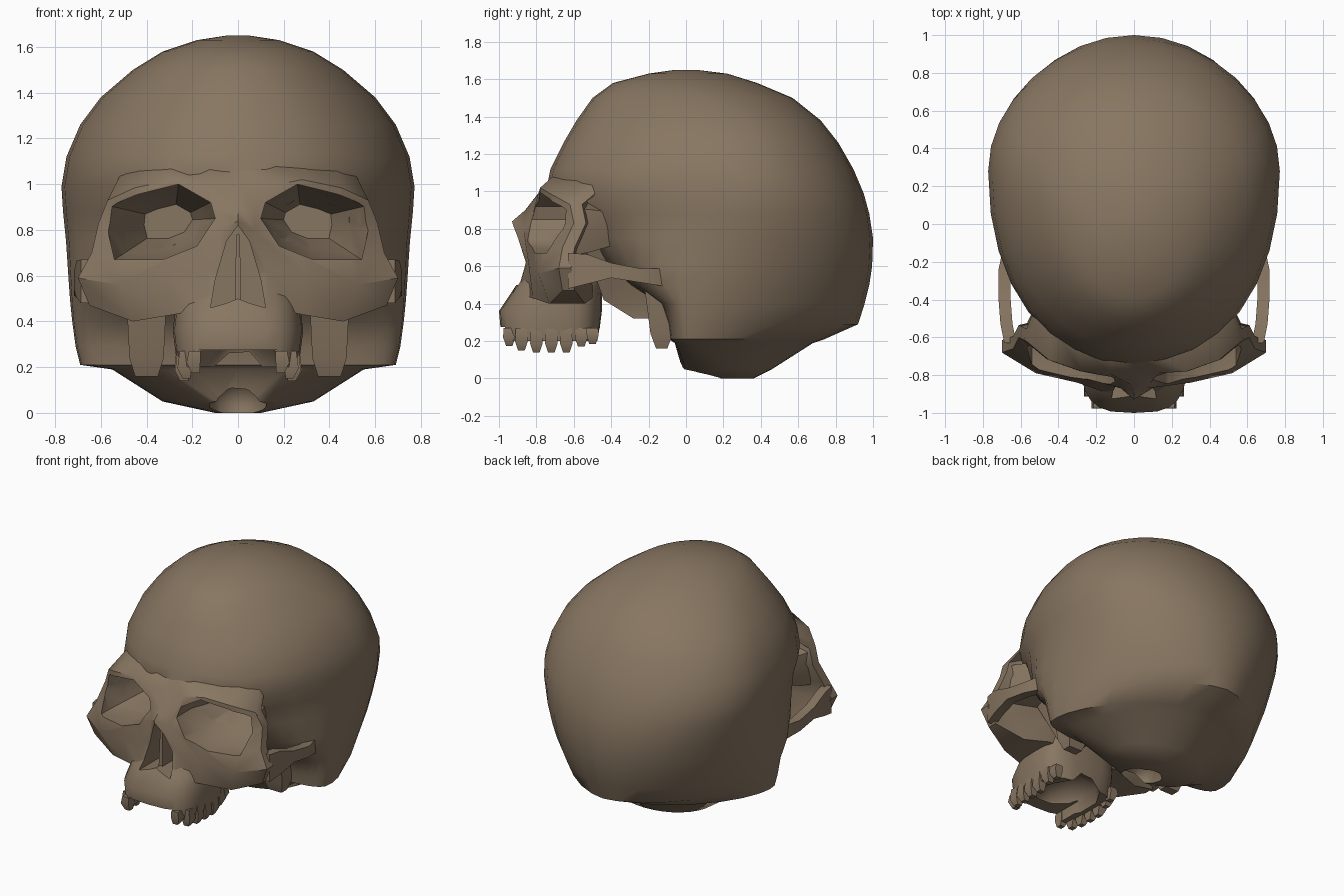
import bpy, bmesh, math
from mathutils import Matrix

if "Cube" in bpy.data.objects:
    bpy.data.objects.remove(bpy.data.objects["Cube"])

bone = bpy.data.materials.new("aged_bone_brown")
bone.diffuse_color = (0.245, 0.18, 0.12, 1)
bone.use_nodes = True
bone.node_tree.nodes["Principled BSDF"].inputs["Base Color"].default_value = bone.diffuse_color


def skin(bm, rings):
    """Skin a stack of closed rings and cap both ends."""
    vs = [[bm.verts.new(p) for p in r] for r in rings]
    n = len(vs[0])
    for a, b in zip(vs, vs[1:]):
        for i in range(n):
            j = (i + 1) % n
            bm.faces.new((a[i], a[j], b[j], b[i]))
    bm.faces.new(vs[0])
    bm.faces.new(vs[-1])


def make(name, bm):
    bmesh.ops.recalc_face_normals(bm, faces=bm.faces[:])
    me = bpy.data.meshes.new(name)
    bm.to_mesh(me)
    bm.free()
    me.materials.append(bone)
    ob = bpy.data.objects.new(name, me)
    bpy.context.collection.objects.link(ob)
    return ob


def from_rings(name, *stacks):
    bm = bmesh.new()
    for s in stacks:
        skin(bm, s)
    return make(name, bm)


def activate(ob):
    bpy.ops.object.select_all(action='DESELECT')
    ob.select_set(True)
    bpy.context.view_layer.objects.active = ob


def cut(cutter, *targets):
    """Subtract a cutter from the targets, then throw it away."""
    for ob in targets:
        m = ob.modifiers.new("cut", 'BOOLEAN')
        m.operation = 'DIFFERENCE'
        m.solver = 'EXACT'
        m.object = cutter
        activate(ob)
        bpy.ops.object.modifier_apply(modifier=m.name)
    bpy.data.objects.remove(cutter)


def power(v, e):
    return math.copysign(abs(v) ** e, v)


def egg(z, yf, yb, w, ym, n=2.0, nb=2.0, count=32):
    """Horizontal egg section; n and nb set front and back boxiness."""
    ring = []
    for i in range(count):
        t = 2 * math.pi * i / count
        c, s = math.cos(t), math.sin(t)
        e, reach = (2 / n, ym - yf) if c > 0 else (2 / nb, yb - ym)
        ring.append((w * power(s, e), ym - reach * power(c, e), z))
    return ring


def rect(x, y, z, sx, sy):
    return [(x + a * sx / 2, y + b * sy / 2, z)
            for a, b in ((-1, -1), (1, -1), (1, 1), (-1, 1))]


def ellipsoid(name, loc, radii):
    bm = bmesh.new()
    bmesh.ops.create_icosphere(bm, subdivisions=2, radius=1.0,
                               matrix=Matrix.Translation(loc) @ Matrix.Diagonal((*radii, 1)))
    return make(name, bm)


# Braincase: z, front y, back y, half width, y of widest point, boxiness
cranium = from_rings("cranium", [egg(*s) for s in (
    (0.0, 0.16, 0.36, 0.10, 0.27),
    (0.05, -0.02, 0.46, 0.33, 0.20),
    (0.19, -0.06, 0.68, 0.55, 0.08, 3.5, 1.8),
    (0.21, -0.09, 0.74, 0.69, 0.06, 4, 1.6),
    (0.29, -0.10, 0.92, 0.71, 0.06, 4, 1.65),
    (0.40, -0.14, 0.955, 0.725, 0.08, 4, 1.75),
    (0.50, -0.30, 0.98, 0.735, 0.11, 3.3, 1.85),
    (0.60, -0.43, 0.995, 0.742, 0.16, 2.8, 1.9),
    (0.75, -0.57, 1.0, 0.752, 0.22, 2.3),
    (0.88, -0.68, 0.98, 0.765, 0.27, 2.1),
    (0.99, -0.75, 0.95, 0.772, 0.28, 2.15),
    (1.12, -0.725, 0.895, 0.75, 0.25, 2.15),
    (1.26, -0.655, 0.815, 0.69, 0.22, 2.1),
    (1.38, -0.585, 0.72, 0.60, 0.18),
    (1.50, -0.50, 0.57, 0.46, 0.10),
    (1.58, -0.39, 0.38, 0.33, 0.03),
    (1.63, -0.20, 0.22, 0.18, 0.0),
    (1.65, -0.06, 0.06, 0.05, 0.0))])

# Face mask: rows from brow to cheek, columns from midline to side
rows = (
    ((0, -.70, 1.10), (.12, -.69, 1.10), (.30, -.62, 1.09), (.43, -.54, 1.08), (.50, -.46, 1.07)),
    ((0, -.78, 1.00), (.13, -.79, .99), (.28, -.78, 1.02), (.45, -.72, .985), (.57, -.62, .93)),
    ((0, -.86, .90), (.08, -.82, .88), (.30, -.78, .85), (.50, -.70, .83), (.61, -.60, .83)),
    ((0, -.93, .84), (.07, -.87, .80), (.25, -.82, .71), (.50, -.77, .68), (.64, -.66, .70)),
    ((0, -.87, .62), (.13, -.85, .62), (.30, -.84, .60), (.52, -.79, .56), (.70, -.68, .59)),
    ((0, -.91, .46), (.13, -.90, .46), (.28, -.82, .43), (.46, -.73, .40), (.65, -.66, .47)))
depth = (.35, .35, .32, .19, .065)
bm = bmesh.new()
grids = []
for back in (0, 1):
    grid = []
    for r in rows:
        line = []
        for c in range(-4, 5):
            x, y, z = r[abs(c)]
            line.append(bm.verts.new((x if c >= 0 else -x, y + back * depth[abs(c)], z)))
        grid.append(line)
    grids.append(grid)
    for i in range(len(rows) - 1):
        for j in range(8):
            bm.faces.new((grid[i][j], grid[i][j + 1], grid[i + 1][j + 1], grid[i + 1][j]))


def border(g):
    return (g[0] + [r[-1] for r in g[1:]] + g[-1][-2::-1]
            + [r[0] for r in g[-2:0:-1]])


f, b = border(grids[0]), border(grids[1])
for i in range(len(f)):
    j = (i + 1) % len(f)
    bm.faces.new((f[i], f[j], b[j], b[i]))
face = make("face_bones", bm)

# Upper jaw
maxilla = from_rings("upper_jaw", [egg(*s, 3, 24) for s in (
    (0.20, -0.985, -0.47, 0.265, -0.66, 3.4),
    (0.36, -1.00, -0.45, 0.285, -0.66, 3.2),
    (0.48, -0.92, -0.45, 0.27, -0.62, 3),
    (0.60, -0.84, -0.42, 0.24, -0.58, 2.6))])

# Eye sockets: closed cups behind the face, hollowed by tapering cutters
orbit = ((.10, .85), (.12, .92), (.26, 1.0), (.44, .955), (.56, .905),
         (.57, .80), (.54, .67), (.33, .67), (.18, .73))


def cone(side, stations):
    return [[(side * (.28 + (x - .28) * k), y, .84 + (z - .84) * k) for x, z in orbit]
            for y, k in stations]


cups = from_rings("eye_sockets", *[cone(s, ((-.61, 1.07), (-.52, .98), (-.30, .6)))
                                   for s in (-1, 1)])
for side in (-1, 1):
    cut(from_rings("orbit_cutter", cone(side, ((-1.2, 1), (-.66, 1), (-.36, .45)))),
        face, cranium, cups)

# Nasal opening with its septum
pear = ((0, .82), (.05, .75), (.10, .58), (.12, .46), (.05, .48),
        (0, .50), (-.05, .48), (-.12, .46), (-.10, .58), (-.05, .75))
cut(from_rings("nose_cutter", [[(x, y, z) for x, z in pear] for y in (-1.2, -.64)]),
    face, maxilla)
septum = from_rings("nasal_septum", [rect(0, -.73, .46, .03, .26), rect(0, -.74, .78, .015, .22)])

# Missing front teeth, hollow palate and the opening under the braincase
cut(from_rings("gap_cutter", [rect(0, -.95, .1, .34, .4), rect(0, -.95, .275, .34, .4)]), maxilla)
cut(ellipsoid("palate_cutter", (0, -.68, .20), (.20, .25, .17)), maxilla)
cut(ellipsoid("opening_cutter", (0, .08, .04), (.13, .15, .12)), cranium)

# Teeth: x, y, tip height
teeth = from_rings("teeth", *[
    [rect(s * (x - .01), y, tip, .035, .035), rect(s * x, y, tip + .045, .06, .066),
     rect(s * (x - .005), y, .27, .05, .06)]
    for s in (-1, 1) for x, y, tip in (
        (.195, -.945, .175), (.235, -.88, .15), (.245, -.80, .14), (.25, -.72, .14),
        (.25, -.64, .14), (.245, -.56, .17), (.23, -.50, .185))])

# Cheek arches: x, y, z, height
arch_path = ((.655, -.63, .575, .19), (.675, -.53, .585, .16), (.685, -.40, .578, .08),
             (.685, -.24, .55, .075), (.655, -.10, .54, .10), (.60, .0, .53, .12))
arches = from_rings("cheek_arches", *[
    [[(s * (x + a * .032), y, z + c * h / 2) for a, c in ((-1, -1), (1, -1), (1, 1), (-1, 1))]
     for x, y, z, h in arch_path] for s in (-1, 1)])

# Skull base between jaw and braincase
base = from_rings("skull_base", *(
    [[rect(s * .40, -.13, .16, .10, .06), rect(s * .40, -.13, .24, .15, .12),
      rect(s * .40, -.14, .55, .18, .18)] for s in (-1, 1)]
    + [[rect(s * .22, -.24, .32, .06, .08), rect(s * .20, -.32, .42, .12, .24),
        rect(s * .22, -.36, .70, .30, .36)] for s in (-1, 1)]))

for ob in (cranium, face, maxilla, cups, septum, teeth, arches, base):
    activate(ob)
    bpy.ops.object.shade_smooth_by_angle(angle=math.radians(42))
